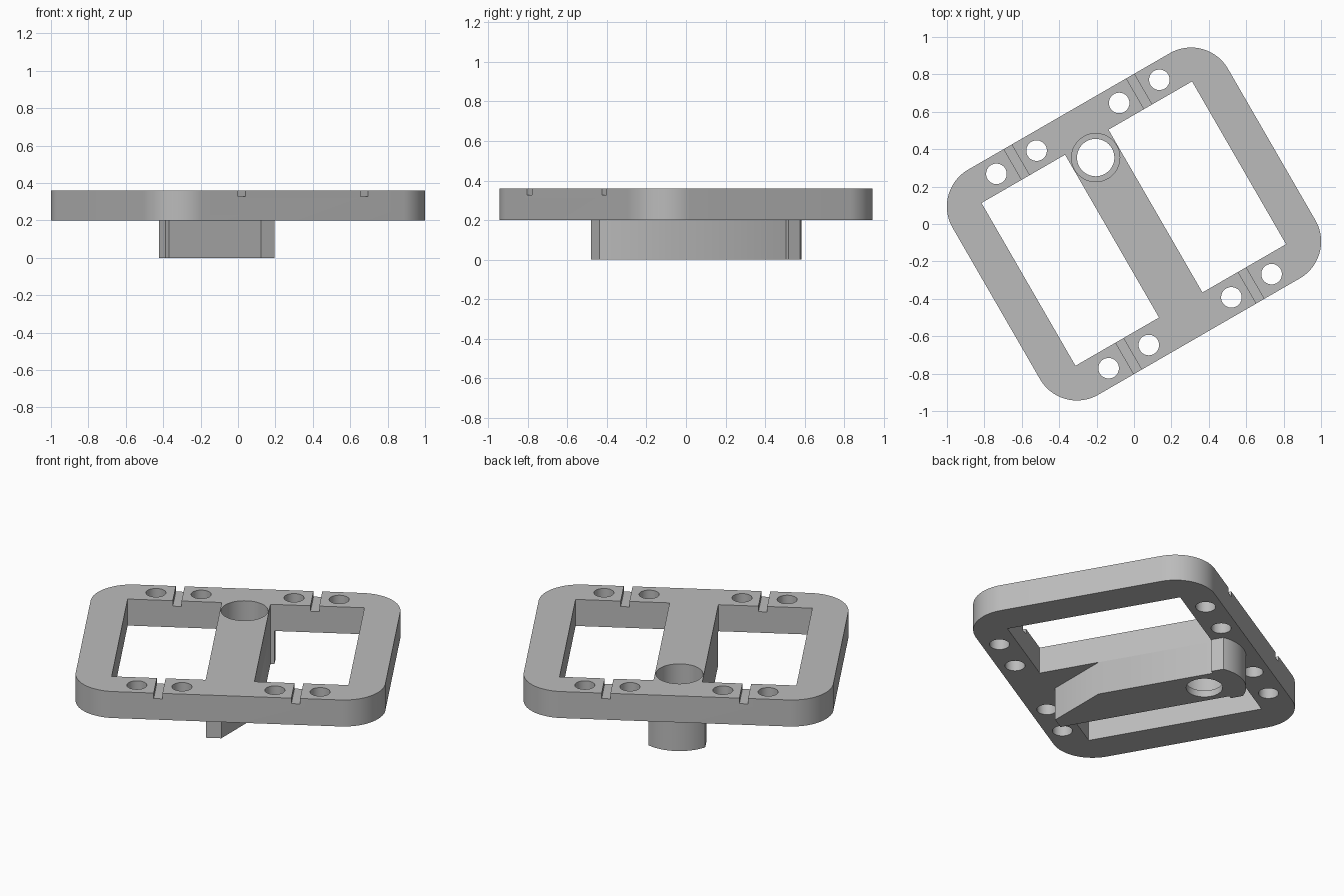
import bpy, bmesh, math
from mathutils import Matrix

if "Cube" in bpy.data.objects:
    bpy.data.objects.remove(bpy.data.objects["Cube"], do_unlink=True)

TURN = Matrix.Rotation(math.radians(30), 4, 'Z')
Z_PLATE, Z_TOP = 0.2, 0.36
BAR = 0.134          # half width of the middle bar
POST_Y = 0.41        # centre of the socket along the bar

grey = bpy.data.materials.new("light_grey")
grey.use_nodes = True
grey.diffuse_color = (0.5, 0.5, 0.5, 1)
grey.node_tree.nodes["Principled BSDF"].inputs["Base Color"].default_value = (0.5, 0.5, 0.5, 1)


def arc(cx, cy, r, start, end, n):
    return [(cx + r * math.cos(math.radians(start + (end - start) * i / n)),
             cy + r * math.sin(math.radians(start + (end - start) * i / n))) for i in range(n + 1)]


def prism(name, outline, z0, z1):
    """Extrude a counter-clockwise outline from z0 to z1."""
    bm = bmesh.new()
    base = bm.faces.new([bm.verts.new((x, y, z0)) for x, y in outline])
    top = bmesh.ops.extrude_face_region(bm, geom=[base])["geom"]
    bmesh.ops.translate(bm, vec=(0, 0, z1 - z0),
                        verts=[g for g in top if isinstance(g, bmesh.types.BMVert)])
    bmesh.ops.recalc_face_normals(bm, faces=bm.faces)
    bmesh.ops.transform(bm, matrix=TURN, verts=bm.verts)
    mesh = bpy.data.meshes.new(name)
    bm.to_mesh(mesh)
    bm.free()
    mesh.materials.append(grey)
    obj = bpy.data.objects.new(name, mesh)
    bpy.context.collection.objects.link(obj)
    return obj


def box(name, x0, x1, y0, y1, z0, z1):
    return prism(name, [(x0, y0), (x1, y0), (x1, y1), (x0, y1)], z0, z1)


def cylinder(name, x, y, r, z0, z1, n=48):
    return prism(name, arc(x, y, r, 0, 360, n)[:-1], z0, z1)


def cut(obj, cutters):
    """Subtract every cutter, bake the result and discard the cutters."""
    for c in cutters:
        c.hide_render = True
        mod = obj.modifiers.new("cut", 'BOOLEAN')
        mod.operation, mod.solver, mod.object = 'DIFFERENCE', 'EXACT', c
    graph = bpy.context.evaluated_depsgraph_get()
    baked = bpy.data.meshes.new_from_object(obj.evaluated_get(graph))
    obj.modifiers.clear()
    obj.data = baked
    for c in cutters:
        bpy.data.objects.remove(c, do_unlink=True)


# Rounded frame plate
W, D, R = 0.85, 0.695, 0.2275
outline = []
for sx, sy, start in ((1, 1, 0), (-1, 1, 90), (-1, -1, 180), (1, -1, 270)):
    outline += arc(sx * (W - R), sy * (D - R), R, start, start + 90, 20)
frame = prism("frame_plate", outline, Z_PLATE, Z_TOP)

# Windows, bolt holes, grooves and socket in the plate
cutters = [cylinder("socket_cutter", 0, POST_Y, 0.129, 0.1, 0.5)]
for sx in (-1, 1):
    xs = sorted((sx * BAR, sx * 0.65))
    cutters.append(box("window_cutter", xs[0], xs[1], -0.5, 0.505, 0.1, 0.5))
    for sy in (-1, 1):
        for x in (0.255, 0.503):
            cutters.append(cylinder("bolt_cutter", sx * x, sy * 0.6, 0.055, 0.1, 0.5, 32))
        ys = sorted((sy * 0.45, sy * 0.8))
        cutters.append(box("groove_cutter", sx * 0.378 - 0.024, sx * 0.378 + 0.024,
                           ys[0], ys[1], 0.327, 0.5))
cut(frame, cutters)

# Rib under the bar: tapered nose at the front, wider rounded post at the back
END, FLAT, STEP = 0.228, 0.156, 0.507
half = math.degrees(math.asin(FLAT / END))
rib = prism("rib_and_post",
            [(-BAR, -0.477), (-0.05, -0.477), (BAR, -0.158), (BAR, STEP), (FLAT, STEP)]
            + arc(0, POST_Y, END, 90 - half, 90 + half, 20)
            + [(-FLAT, STEP), (-BAR, STEP)], 0, Z_PLATE)
cut(rib, [cylinder("socket_cutter", 0, POST_Y, 0.129, 0.04, 0.5),
          cylinder("bore_cutter", 0, POST_Y, 0.1, -0.1, 0.1)])

# Smooth round walls, keep edges sharp
bpy.ops.object.select_all(action='DESELECT')
for obj in (frame, rib):
    obj.select_set(True)
    bpy.context.view_layer.objects.active = obj
bpy.ops.object.shade_smooth_by_angle(angle=math.radians(30))
